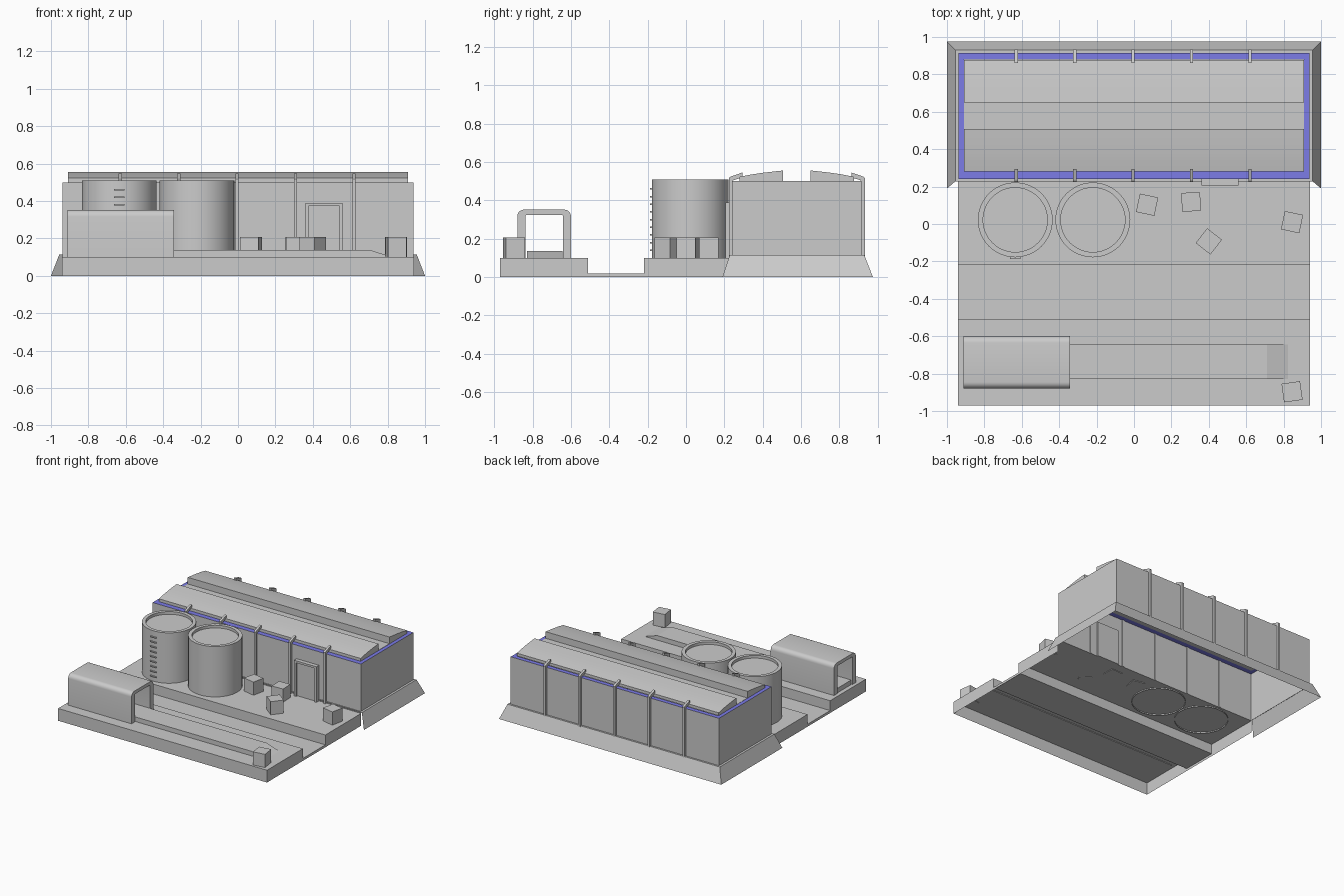
import bpy, bmesh, math
from mathutils import Matrix, Vector

if "Cube" in bpy.data.objects:
    bpy.data.objects.remove(bpy.data.objects["Cube"])


def finish(name, bm, smooth=False, drop=None, merge=False):
    """Turn a bmesh into an object; drop(face) chooses faces left open."""
    bmesh.ops.recalc_face_normals(bm, faces=bm.faces[:])
    if drop:
        bmesh.ops.delete(bm, geom=[f for f in bm.faces if drop(f)], context='FACES')
    me = bpy.data.meshes.new(name)
    bm.to_mesh(me)
    bm.free()
    ob = bpy.data.objects.new(name, me)
    bpy.context.collection.objects.link(ob)
    if smooth:
        bpy.ops.object.select_all(action='DESELECT')
        ob.select_set(True)
        bpy.context.view_layer.objects.active = ob
        bpy.ops.object.shade_smooth_by_angle(angle=math.radians(35))
    return ob


def prism(name, pts, a, b, axis='x', smooth=False, drop=None):
    """Extrude a (y,z) profile along x, or an (x,z) profile along y."""
    bm = bmesh.new()
    place = (lambda p: (a, *p)) if axis == 'x' else (lambda p: (p[0], a, p[1]))
    f = bm.faces.new([bm.verts.new(place(p)) for p in pts])
    ext = bmesh.ops.extrude_face_region(bm, geom=[f])['geom']
    d = Vector((b - a, 0, 0)) if axis == 'x' else Vector((0, b - a, 0))
    bmesh.ops.translate(bm, vec=d, verts=[v for v in ext if isinstance(v, bmesh.types.BMVert)])
    return finish(name, bm, smooth, drop)


def box(name, x0, x1, y0, y1, z0, z1, rot=0, drop=None):
    bm = bmesh.new()
    m = (Matrix.Translation(((x0 + x1) / 2, (y0 + y1) / 2, (z0 + z1) / 2))
         @ Matrix.Rotation(math.radians(rot), 4, 'Z')
         @ Matrix.Diagonal((x1 - x0, y1 - y0, z1 - z0, 1)))
    bmesh.ops.create_cube(bm, size=1, matrix=m)
    return finish(name, bm, drop=drop)


def rect_loops(name, rings):
    """Surface through a series of (x_half, y0, y1, z) rectangles."""
    bm = bmesh.new()
    loops = [[bm.verts.new(p) for p in ((-x, y0, z), (x, y0, z), (x, y1, z), (-x, y1, z))]
             for x, y0, y1, z in rings]
    for lo, hi in zip(loops, loops[1:]):
        for i in range(4):
            j = (i + 1) % 4
            bm.faces.new((lo[i], lo[j], hi[j], hi[i]))
    return bm


# stepped deck with the sunken lane, open underneath
deck = [(-0.97, 0), (-0.97, 0.1), (-0.51, 0.1), (-0.51, 0.02), (-0.22, 0.02),
        (-0.22, 0.1), (0.24, 0.1), (0.24, 0)]
prism("deck", deck, -0.94, 0.94,
      drop=lambda f: all(v.co.z < 0.001 for v in f.verts)
      or all(v.co.y > 0.239 for v in f.verts))

# building: sloped skirt (front side is hidden behind the deck), walls, rim
bm = rect_loops("skirt", [(1.0, 0.19, 0.975, 0), (0.955, 0.228, 0.93, 0.115), (0.937, 0.24, 0.915, 0.115)])
finish("foundation_skirt", bm,
       drop=lambda f: f.calc_center_median().y < 0.22 and abs(f.calc_center_median().x) < 0.1)
finish("walls", rect_loops("walls", [(0.937, 0.24, 0.915, 0.1), (0.937, 0.24, 0.915, 0.5)]))
rim = finish("wall_rim", rect_loops("rim", [(0.937, 0.24, 0.915, 0.5), (0.908, 0.28, 0.88, 0.5)]))
blue = bpy.data.materials.new("rim_blue")
blue.diffuse_color = (0.2, 0.2, 0.8, 1)
blue.use_nodes = True
blue.node_tree.nodes["Principled BSDF"].inputs["Base Color"].default_value = blue.diffuse_color
rim.data.materials.append(blue)

# roof: flat middle gutter and two curved halves
box("roof_gutter", -0.908, 0.908, 0.5, 0.66, 0.49, 0.502)
MID = 0.5785
half = [(0.28, 0.5), (0.28, 0.523), (0.34, 0.535), (0.40, 0.544), (0.46, 0.551), (0.507, 0.556), (0.507, 0.5)]
# ribs up the wall, bending over the rim
rib = [(0.224, 0.1), (0.224, 0.517), (0.232, 0.524), (0.295, 0.546), (0.295, 0.52), (0.246, 0.505), (0.246, 0.1)]
for side, flip in (("front", False), ("back", True)):
    m = (lambda pts: [(2 * MID - y, z) for y, z in pts]) if flip else (lambda pts: pts)
    prism("roof_" + side, m(half), -0.908, 0.908, smooth=True)
    for i in range(5):
        x = -0.63 + 0.3125 * i
        prism(f"wall_rib_{side}_{i + 1}", m(rib), x - 0.009, x + 0.009)

# door: frame profile and recessed panel
frame = [(0.36, 0.1), (0.36, 0.39), (0.56, 0.39), (0.56, 0.1),
         (0.543, 0.1), (0.543, 0.373), (0.377, 0.373), (0.377, 0.1)]
prism("door_frame", frame, 0.207, 0.25, axis='y')
box("door_panel", 0.375, 0.545, 0.222, 0.25, 0.1, 0.375)

# two round tanks with recessed lids
for i, x in enumerate((-0.635, -0.22)):
    bm = bmesh.new()
    n, rings = 48, []
    for r, z in ((0.2, 0.09), (0.2, 0.51), (0.172, 0.51), (0.172, 0.488)):
        rings.append([bm.verts.new((x + r * math.cos(2 * math.pi * k / n),
                                    0.022 + r * math.sin(2 * math.pi * k / n), z)) for k in range(n)])
    for lo, hi in zip(rings, rings[1:]):
        for k in range(n):
            j = (k + 1) % n
            bm.faces.new((lo[k], lo[j], hi[j], hi[k]))
    bm.faces.new(rings[-1])
    finish(f"tank_{i + 1}", bm, smooth=True)

# ladder rungs on the left tank
for k in range(9):
    z = 0.14 + 0.04 * k
    box(f"ladder_rung_{k + 1}", -0.662, -0.608, -0.188, -0.172, z - 0.004, z + 0.004)


# conveyor tunnel with rounded shoulders
def arch(y0, y1, top, r):
    pts = [(y0, 0.1)]
    for cy, start in ((y0 + r, 180), (y1 - r, 90)):
        for k in range(6):
            a = math.radians(start - 18 * k)
            pts.append((cy + r * math.cos(a), top - r + r * math.sin(a)))
    return pts + [(y1, 0.1)]


prism("conveyor_tunnel", arch(-0.88, -0.60, 0.352, 0.035) + arch(-0.838, -0.642, 0.325, 0.008)[::-1],
      -0.912, -0.342, smooth=True)

# conveyor belt, ramped down at its end
prism("conveyor_belt", [(-0.905, 0.095), (-0.905, 0.137), (0.71, 0.137), (0.84, 0.095)], -0.83, -0.645, axis='y')

# loose crates
for i, (x, y, rot) in enumerate(((0.07, 0.103, -12), (0.305, 0.118, 2), (0.4, -0.093, -38),
                                 (0.845, 0.01, -12), (0.845, -0.897, 8))):
    box(f"crate_{i + 1}", x - 0.05, x + 0.05, y - 0.05, y + 0.05, 0.095, 0.207, rot)
